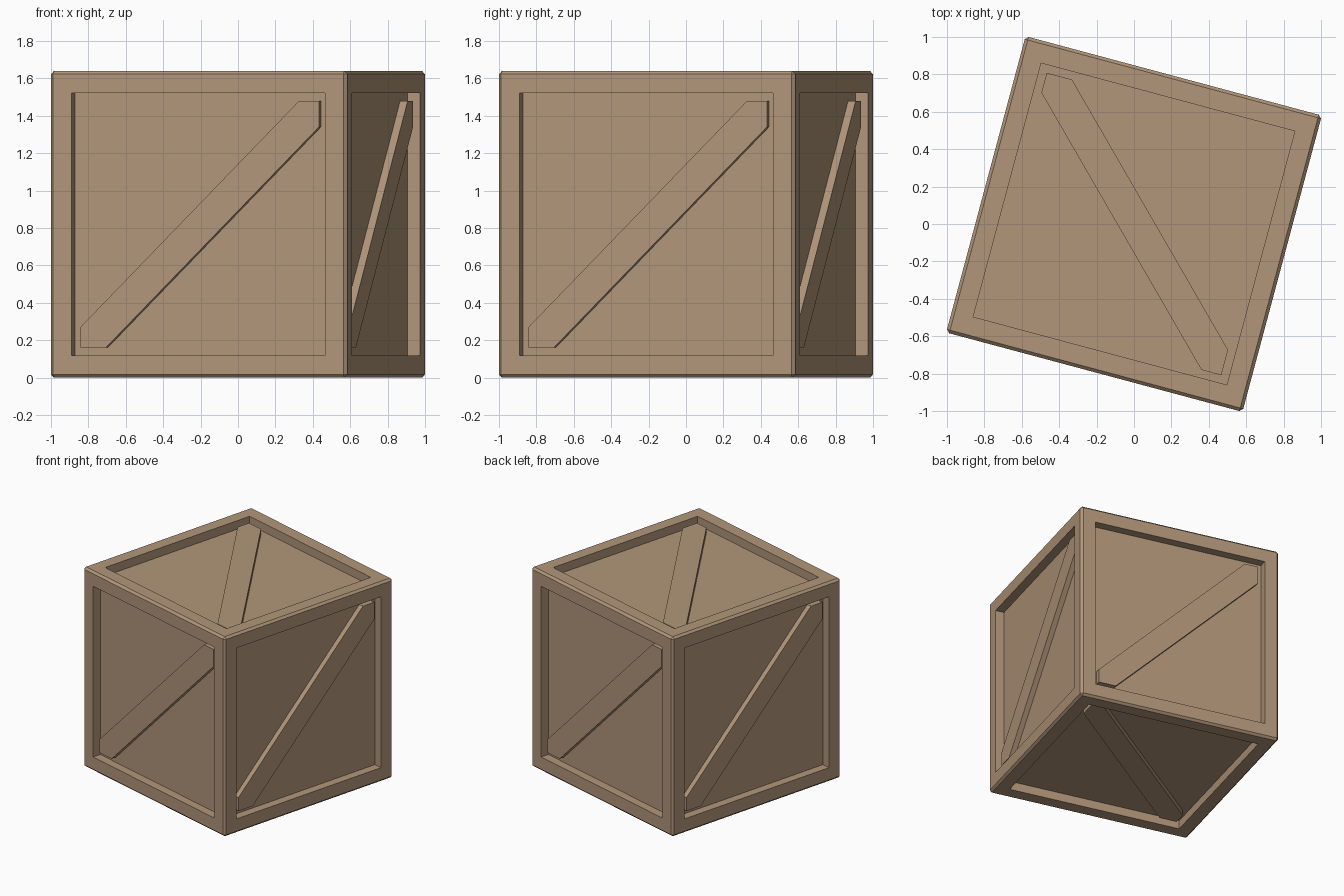
import bpy, bmesh, math
from mathutils import Matrix

if "Cube" in bpy.data.objects:
    bpy.data.objects.remove(bpy.data.objects["Cube"])

H = 0.82        # half size of the crate
CH = 0.017      # chamfer on the outer edges
O = 0.66        # half size of the recessed panels
DEPTH = 0.07    # panel recess depth
BRACE = 0.042   # brace thickness
TURN = Matrix.Translation((0, 0, H)) @ Matrix.Rotation(math.radians(-15), 4, 'Z')

wood = bpy.data.materials.new("tan wood")
wood.diffuse_color = (0.445, 0.305, 0.195, 1)
wood.use_nodes = True
wood.node_tree.nodes["Principled BSDF"].inputs["Base Color"].default_value = wood.diffuse_color


def add_object(name, bm, matrix):
    bmesh.ops.recalc_face_normals(bm, faces=bm.faces)
    mesh = bpy.data.meshes.new(name)
    bm.to_mesh(mesh)
    bm.free()
    mesh.materials.append(wood)
    ob = bpy.data.objects.new(name, mesh)
    ob.matrix_world = matrix
    bpy.context.collection.objects.link(ob)
    return ob


# Crate body: chamfered cube with a sunken panel on each side
bm = bmesh.new()
bmesh.ops.create_cube(bm, size=2 * H)
bmesh.ops.bevel(bm, geom=bm.edges[:], offset=CH, offset_type='OFFSET',
                segments=1, affect='EDGES')
bm.normal_update()
panels = [f for f in bm.faces if f.calc_area() > 1]
bmesh.ops.inset_individual(bm, faces=panels, thickness=H - CH - O)
for f in panels:
    n = f.normal.copy()
    res = bmesh.ops.extrude_discrete_faces(bm, faces=[f])
    bmesh.ops.translate(bm, verts=res["faces"][0].verts, vec=-n * DEPTH)
add_object("crate_body", bm, TURN)


# Diagonal brace, drawn on the front panel from lower left to upper right
def add_brace(name, rotation):
    a, b = 0.11, 0.14   # cut distances from the panel corners
    outline = [(-O, -O), (b - O, -O), (O, O - b), (O, O), (O - a, O), (-O, a - O)]
    bm = bmesh.new()
    y = -(H - DEPTH)
    face = bm.faces.new([bm.verts.new((u, y, v)) for u, v in outline])
    res = bmesh.ops.extrude_face_region(bm, geom=[face])
    top = [g for g in res["geom"] if isinstance(g, bmesh.types.BMVert)]
    bmesh.ops.translate(bm, verts=top, vec=(0, -BRACE, 0))
    add_object(name, bm, TURN @ rotation)


# Four side braces
for i, side in enumerate(("front", "right", "back", "left")):
    add_brace(side + "_brace", Matrix.Rotation(i * math.pi / 2, 4, 'Z'))

# Top and bottom braces run along the other diagonal of their panels
tip = Matrix.Rotation(-math.pi / 2, 4, 'X')
quarter = Matrix.Rotation(math.pi / 2, 4, 'Z')
add_brace("top_brace", quarter @ tip)
add_brace("bottom_brace", Matrix.Rotation(math.pi, 4, 'X') @ quarter @ tip)
